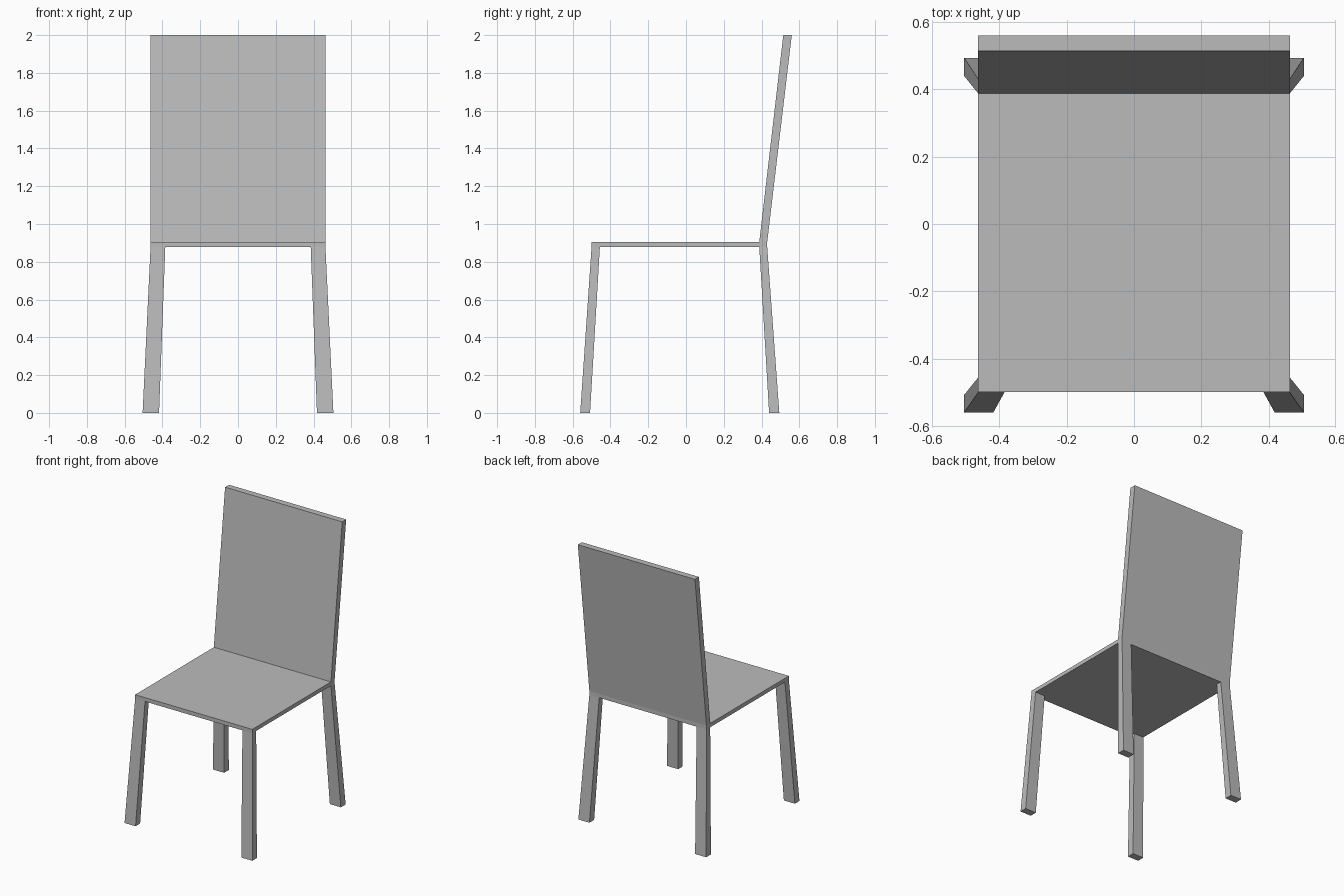
import bpy

if "Cube" in bpy.data.objects:
    bpy.data.objects.remove(bpy.data.objects["Cube"])

grey = bpy.data.materials.new("plain grey")
grey.diffuse_color = (0.5, 0.5, 0.5, 1)
grey.use_nodes = True
grey.node_tree.nodes["Principled BSDF"].inputs["Base Color"].default_value = grey.diffuse_color


def tapered_box(name, bottom, top):
    """Six-sided block between two level rectangles (x0, x1, y0, y1, z)."""
    verts = []
    for x0, x1, y0, y1, z in (bottom, top):
        verts += [(x0, y0, z), (x1, y0, z), (x1, y1, z), (x0, y1, z)]
    faces = [(3, 2, 1, 0), (4, 5, 6, 7)]
    faces += [(i, (i + 1) % 4, (i + 1) % 4 + 4, i + 4) for i in range(4)]
    mesh = bpy.data.meshes.new(name)
    mesh.from_pydata(verts, [], faces)
    mesh.materials.append(grey)
    obj = bpy.data.objects.new(name, mesh)
    bpy.context.collection.objects.link(obj)
    return obj


W = 0.463                     # half width of seat and backrest
SEAT_LOW, SEAT_TOP = 0.877, 0.905

# Seat slab
tapered_box("seat", (-W, W, -0.50, 0.43, SEAT_LOW), (-W, W, -0.50, 0.43, SEAT_TOP))

# Backrest leaning backwards
tapered_box("backrest", (-W, W, 0.388, 0.43, SEAT_TOP), (-W, W, 0.515, 0.56, 2.0))

# Splayed legs, mirrored left to right
for name, foot_y, top_y in (("front_legs", (-0.56, -0.508), (-0.50, -0.456)),
                            ("rear_legs", (0.44, 0.494), (0.388, 0.43))):
    legs = tapered_box(name, (0.418, 0.505, *foot_y, 0.0), (0.385, W, *top_y, SEAT_LOW))
    legs.modifiers.new("mirror", 'MIRROR').use_axis[0] = True
